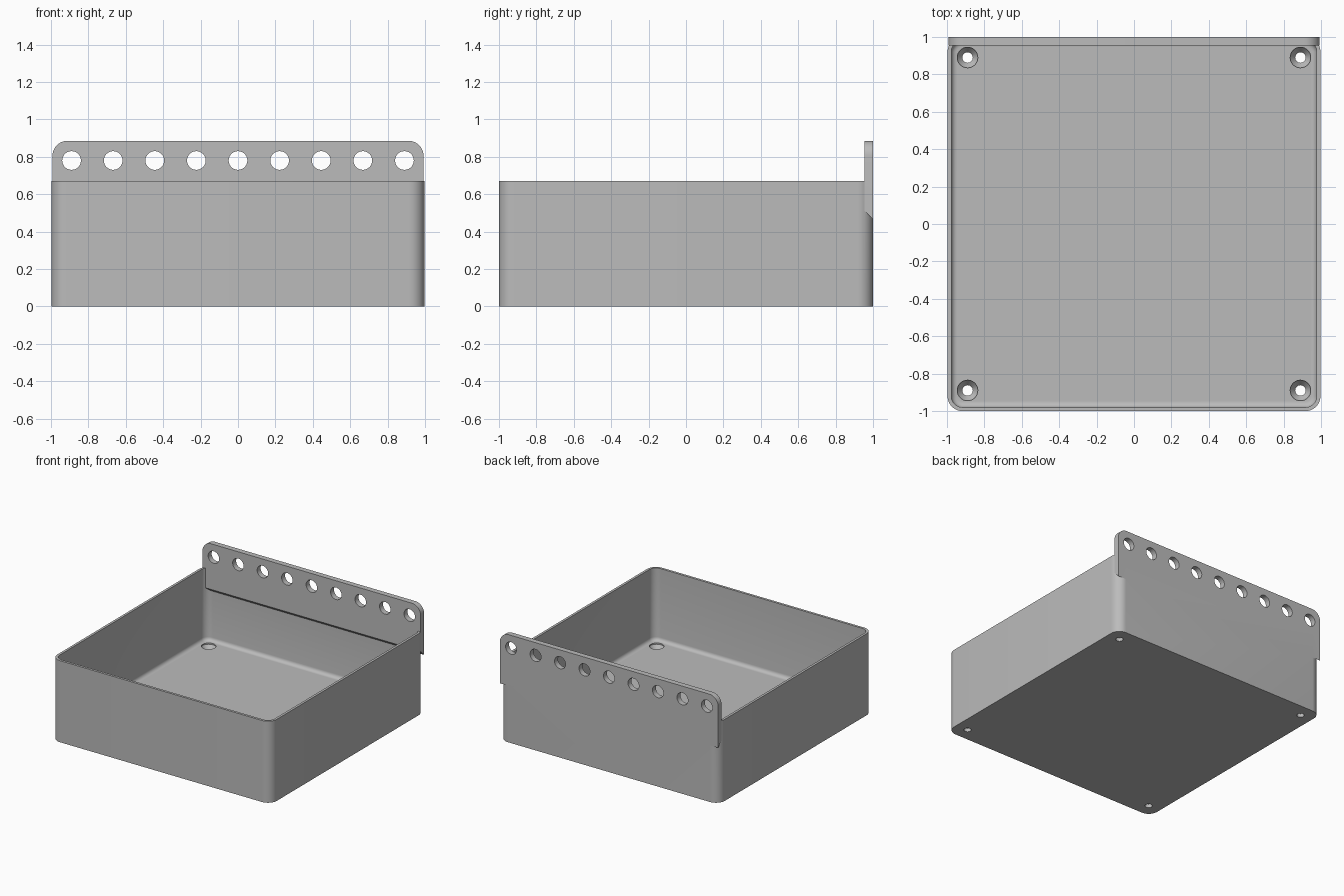
import bpy, bmesh, math
from math import pi, cos, sin

old = bpy.data.objects.get("Cube")
if old:
    bpy.data.objects.remove(old, do_unlink=True)

grey = bpy.data.materials.new("plain grey")
grey.use_nodes = True
colour = (0.5, 0.5, 0.5, 1)
grey.diffuse_color = colour
grey.node_tree.nodes["Principled BSDF"].inputs["Base Color"].default_value = colour

HEIGHT, FLOOR, WALL, RADIUS = 0.67, 0.075, 0.02, 0.08
HALF_X, HALF_Y = 0.997, 1.0


def make_object(name, bm):
    bmesh.ops.recalc_face_normals(bm, faces=bm.faces[:])
    mesh = bpy.data.meshes.new(name)
    bm.to_mesh(mesh)
    bm.free()
    mesh.materials.append(grey)
    obj = bpy.data.objects.new(name, mesh)
    bpy.context.collection.objects.link(obj)
    return obj


def corner_arc(cx, cy, r, start, steps=10):
    return [(cx + r * cos(start + pi / 2 * i / steps),
             cy + r * sin(start + pi / 2 * i / steps)) for i in range(steps + 1)]


def rounded_rect(inset):
    r = RADIUS - inset
    x, y = HALF_X - RADIUS, HALF_Y - RADIUS
    pts = []
    for k, (sx, sy) in enumerate([(1, 1), (-1, 1), (-1, -1), (1, -1)]):
        pts += corner_arc(sx * x, sy * y, r, k * pi / 2)
    return pts


def loft(name, rings):
    """Skin a stack of closed rings and cap both ends."""
    bm = bmesh.new()
    loops = [[bm.verts.new(p) for p in ring] for ring in rings]
    n = len(loops[0])
    for a, b in zip(loops, loops[1:]):
        for i in range(n):
            j = (i + 1) % n
            bm.faces.new((a[i], a[j], b[j], b[i]))
    bm.faces.new(loops[0])
    bm.faces.new(loops[-1])
    return make_object(name, bm)


def boolean(target, other, operation):
    mod = target.modifiers.new(operation.title(), "BOOLEAN")
    mod.operation, mod.solver, mod.object = operation, "EXACT", other
    bpy.context.view_layer.objects.active = target
    bpy.ops.object.modifier_apply(modifier=mod.name)
    bpy.data.objects.remove(other, do_unlink=True)


# Open tray: outer wall, rim, inner wall and filleted floor edge
FILLET = 0.03
section = [(0, 0), (0, HEIGHT), (WALL, HEIGHT)]
section += [(WALL + FILLET * (1 - cos(a)), FLOOR + FILLET * (1 - sin(a)))
            for a in [pi / 2 * i / 5 for i in range(6)]]
tray = loft("tray", [[(x, y, z) for x, y in rounded_rect(d)] for d, z in section])

# Back hanging plate: rounded top corners, sloped underside
PLATE_X, PLATE_TOP, PLATE_FRONT = 0.992, 0.885, 0.955
top = corner_arc(PLATE_X - RADIUS, PLATE_TOP - RADIUS, RADIUS, 0)
top += corner_arc(RADIUS - PLATE_X, PLATE_TOP - RADIUS, RADIUS, pi / 2)


def plate_ring(y, bottom):
    outline = top + [(-PLATE_X, bottom), (PLATE_X, bottom)]
    return [(x, y, z) for x, z in outline]


plate = loft("hanging_plate", [plate_ring(PLATE_FRONT, 0.51), plate_ring(HALF_Y, 0.465)])
boolean(tray, plate, "UNION")


def circle(r, n=32):
    return [(r * cos(2 * pi * i / n), r * sin(2 * pi * i / n)) for i in range(n)]


# Row of nine round holes through the plate
for i in range(-4, 5):
    cutter = loft("hole_cutter", [[(x + i * 0.2225, y, z + 0.78) for x, z in circle(0.05)]
                                  for y in (0.9, 1.1)])
    boolean(tray, cutter, "DIFFERENCE")

# Countersunk screw holes in the floor corners
for sx in (-1, 1):
    for sy in (-1, 1):
        steps = [(0.028, -0.1), (0.028, 0.03), (0.055, 0.065), (0.055, 0.15)]
        cutter = loft("screw_cutter", [[(x + sx * 0.89, y + sy * 0.89, z) for x, y in circle(r)]
                                       for r, z in steps])
        boolean(tray, cutter, "DIFFERENCE")

# Smooth the rounded corners, keep edges crisp
bpy.ops.object.select_all(action="DESELECT")
tray.select_set(True)
bpy.context.view_layer.objects.active = tray
bpy.ops.object.shade_smooth_by_angle(angle=math.radians(30))
